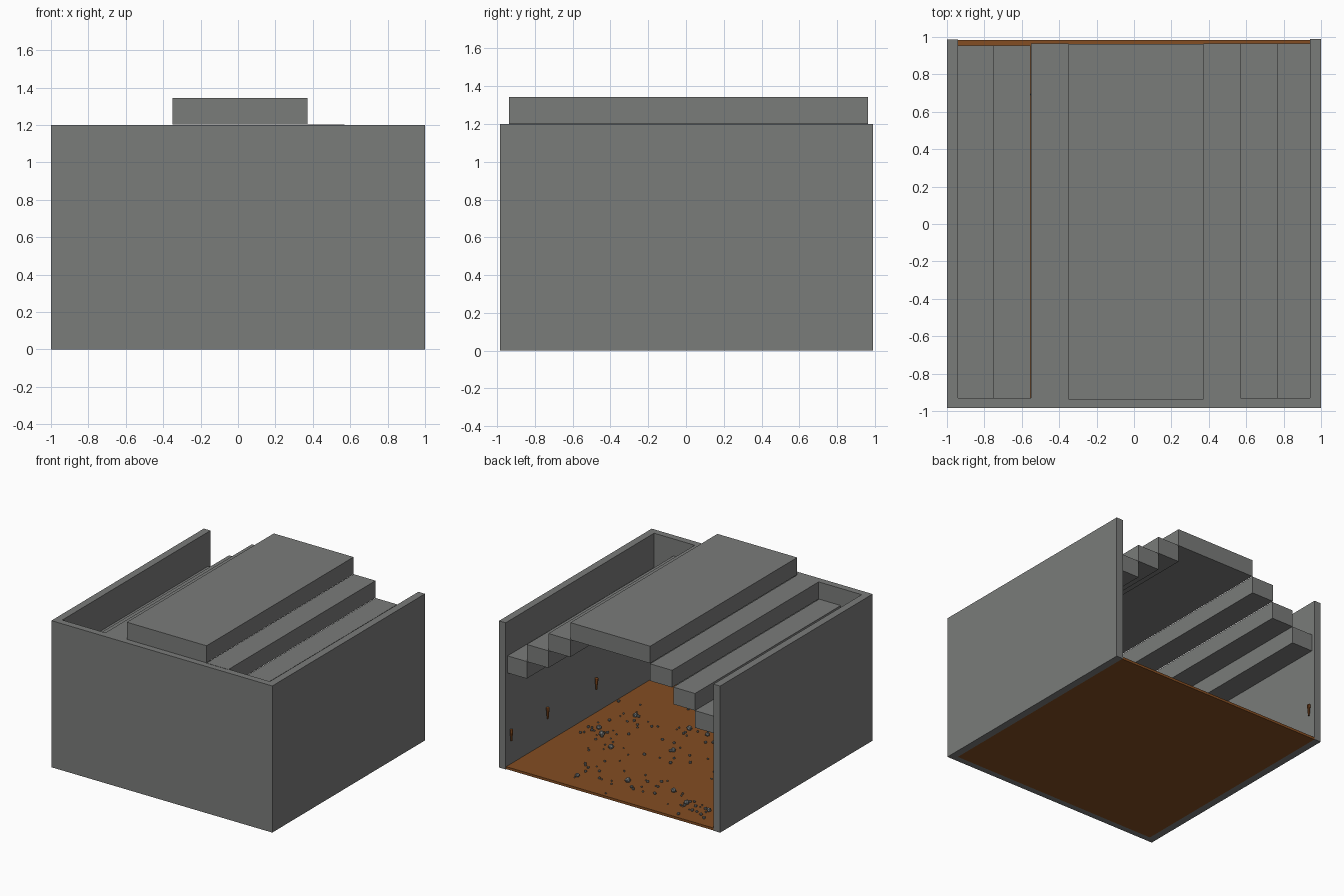
import bpy, bmesh, math, random
from mathutils import Matrix, Vector

if "Cube" in bpy.data.objects:
    bpy.data.objects.remove(bpy.data.objects["Cube"])

random.seed(7)

def material(name, rgb):
    m = bpy.data.materials.new(name)
    m.diffuse_color = (*rgb, 1)
    m.use_nodes = True
    m.node_tree.nodes["Principled BSDF"].inputs["Base Color"].default_value = m.diffuse_color
    return m

stone = material("dark_stone", (0.195, 0.2, 0.195))
earth = material("earth", (0.23, 0.075, 0.016))
wood = material("torch_wood", (0.2, 0.065, 0.016))
flame = material("torch_flame", (0.35, 0.1, 0.018))

def add_mesh(name, bm, mats):
    me = bpy.data.meshes.new(name)
    bm.to_mesh(me)
    bm.free()
    ob = bpy.data.objects.new(name, me)
    for m in mats:
        me.materials.append(m)
    bpy.context.collection.objects.link(ob)
    return ob

def box(name, x, y, z, mat=stone):
    bm = bmesh.new()
    size = [b - a for a, b in (x, y, z)]
    mid = [(a + b) / 2 for a, b in (x, y, z)]
    bmesh.ops.create_cube(bm, size=1, matrix=Matrix.Translation(mid) @ Matrix.Diagonal((*size, 1)))
    return add_mesh(name, bm, [mat])

# Floor and the three walls (the back is open)
box("floor", (-0.94, 0.94), (-0.935, 0.983), (0, 0.02), earth)
box("left_wall", (-1, -0.94), (-0.985, 0.987), (0, 1.2))
box("right_wall", (0.94, 1), (-0.985, 0.99), (0, 1.2))
box("front_wall", (-0.94, 0.94), (-0.985, -0.93), (0, 1.2))

# Stepped roof: flat slabs climbing to the middle
slabs = [
    ("left_low", -0.94, -0.75, 0.78, 0.955),
    ("left_middle", -0.75, -0.554, 0.92, 0.955),
    ("left_high", -0.55, -0.35, 1.06, 0.965),
    ("centre", -0.35, 0.372, 1.203, 0.963),
    ("right_high", 0.372, 0.57, 1.062, 0.965),
    ("right_middle", 0.57, 0.766, 0.92, 0.965),
    ("right_low", 0.766, 0.94, 0.78, 0.965),
]
for name, x0, x1, z, back in slabs:
    box("roof_slab_" + name, (x0, x1), (-0.938, back), (z, z + 0.14))

# Torches along both side walls
def torch(name, x, y, z):
    bm = bmesh.new()
    bmesh.ops.create_cone(bm, cap_ends=True, segments=8, radius1=0.006, radius2=0.012,
                          depth=0.07, matrix=Matrix.Translation((x, y, z - 0.015)))
    n = len(bm.faces)
    bmesh.ops.create_cone(bm, cap_ends=True, segments=8, radius1=0.013, radius2=0.013,
                          depth=0.022, matrix=Matrix.Translation((x, y, z + 0.031)))
    bm.faces.ensure_lookup_table()
    for f in bm.faces[n:]:
        f.material_index = 1
    add_mesh(name, bm, [wood, flame])

for side, label in ((-1, "left"), (1, "right")):
    for i, y in enumerate((0.94, 0.47, -0.16)):
        torch(f"{label}_torch_{i + 1}", side * 0.922, y, 0.27)

# Loose rocks: large stones with pebbles scattered around them
large = [(0.76, 0.04), (0.49, 0.27), (0.66, -0.29), (0.08, 0.05), (0.03, -0.32), (0.2, -0.33),
         (0.05, 0.68), (0.41, 0.82), (-0.33, 0.63), (-0.53, 0.75), (-0.74, 0.76), (0.68, 0.12),
         (-0.5, 0.1), (-0.6, -0.4), (0.3, -0.7), (-0.2, -0.65)]
bm = bmesh.new()

def rock(x, y, r):
    x = max(-0.91, min(0.91, x))
    y = max(-0.9, min(0.95, y))
    spin = Matrix.Rotation(random.uniform(0, math.tau), 4, Vector((random.random(), random.random(), 1)))
    bmesh.ops.create_icosphere(bm, subdivisions=1, radius=r,
                               matrix=Matrix.Translation((x, y, 0.02 + r * 0.5)) @ spin)

for x, y in large:
    rock(x, y, random.uniform(0.019, 0.026))
    for _ in range(10):
        rock(x + random.gauss(0, 0.12), y + random.gauss(0, 0.12), random.uniform(0.006, 0.014))
add_mesh("rocks", bm, [stone])
